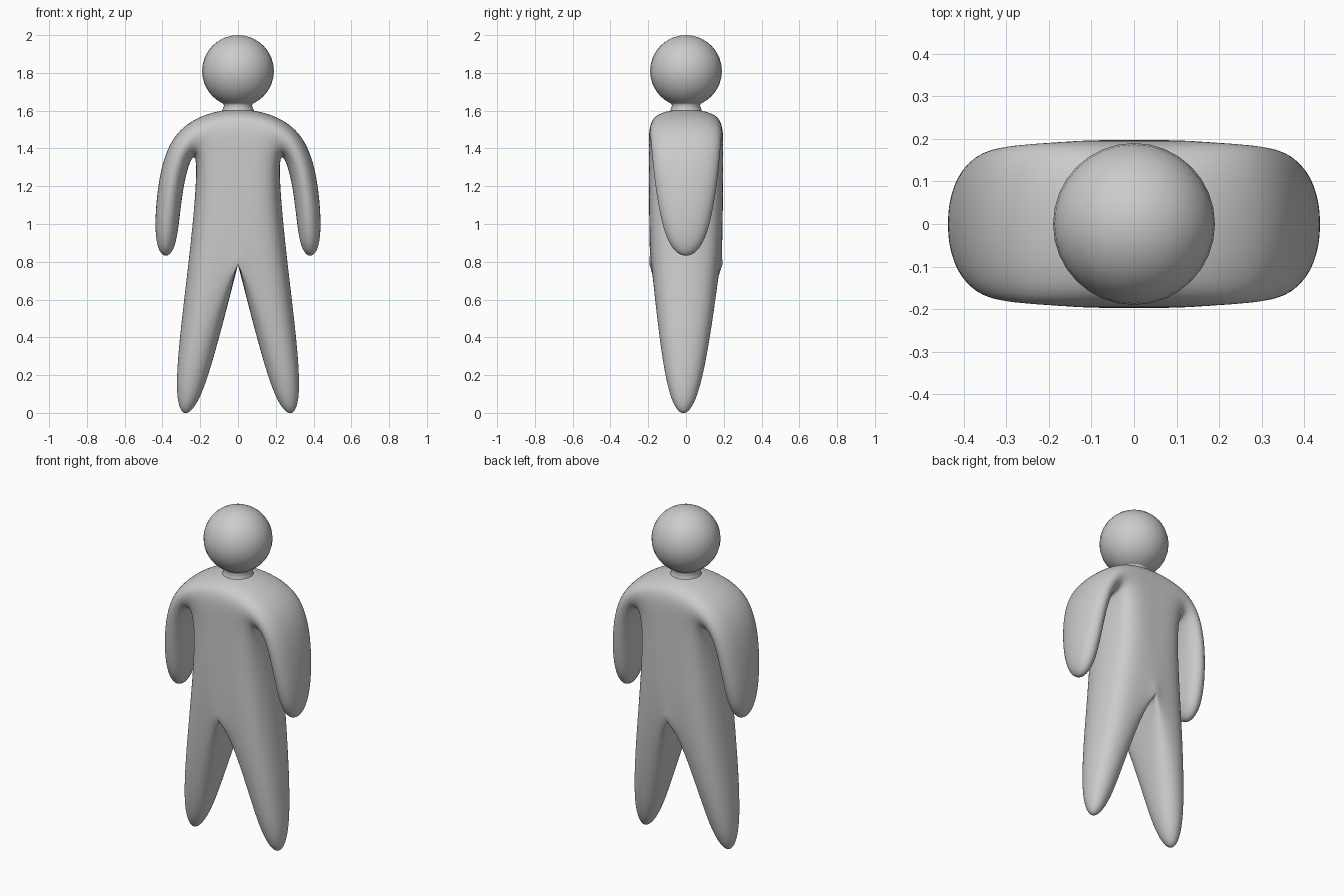
import bpy, bmesh, math

if "Cube" in bpy.data.objects:
    bpy.data.objects.remove(bpy.data.objects["Cube"])

grey = bpy.data.materials.new("plain grey")
grey.diffuse_color = (0.6, 0.6, 0.6, 1)
grey.use_nodes = True
grey.node_tree.nodes["Principled BSDF"].inputs["Base Color"].default_value = grey.diffuse_color


def add_object(name, bm):
    bmesh.ops.recalc_face_normals(bm, faces=bm.faces)
    mesh = bpy.data.meshes.new(name)
    for f in bm.faces:
        f.smooth = True
    bm.to_mesh(mesh)
    bm.free()
    mesh.materials.append(grey)
    ob = bpy.data.objects.new(name, mesh)
    bpy.context.collection.objects.link(ob)
    return ob


# Body cage, right half: x, z, half depth, depth centre
P = {
    "neck": (0, 1.65, 0.20, 0), "chest": (0, 1.42, 0.19, 0), "crotch": (0, 0.785, 0.193, 0),
    "shoulder": (0.337, 1.54, 0.205, 0), "armpit": (0.20, 1.485, 0.205, 0), "hip": (0.27, 0.785, 0.205, 0),
    "elbow_out": (0.437, 1.25, 0.187, 0), "elbow_in": (0.297, 1.20, 0.187, 0),
    "hand_out": (0.457, 0.802, 0.10, 0), "hand_in": (0.316, 0.794, 0.10, 0),
    "foot_out": (0.378, -0.07, 0.085, -0.015), "foot_in": (0.20, -0.07, 0.085, -0.015),
}
PANELS = [("neck", "chest", "armpit", "shoulder"), ("chest", "crotch", "hip", "armpit"),
          ("shoulder", "armpit", "elbow_in", "elbow_out"), ("elbow_out", "elbow_in", "hand_in", "hand_out"),
          ("crotch", "foot_in", "foot_out", "hip")]
RIM = ["neck", "shoulder", "elbow_out", "hand_out", "hand_in", "elbow_in", "armpit",
       "hip", "foot_out", "foot_in", "crotch"]

bm = bmesh.new()
edge_crease = bm.edges.layers.float.new("crease_edge")
vert_crease = bm.verts.layers.float.new("crease_vert")
verts = {}


def vert(key, side, depth):
    x, z, h, c = P[key]
    k = (key, side if x else 0, depth)
    if k not in verts:
        verts[k] = bm.verts.new((x * side, c + h * depth, z))
    return verts[k]


for side in (-1, 1):
    for depth in (-1, 1):
        for panel in PANELS:
            bm.faces.new([vert(k, side, depth) for k in panel])
    for a, b in zip(RIM, RIM[1:]):
        bm.faces.new([vert(a, side, -1), vert(b, side, -1), vert(b, side, 1), vert(a, side, 1)])

# Sharp fold between the legs
ends = [verts[("crotch", 0, d)] for d in (-1, 1)]
bm.edges.get(ends)[edge_crease] = 1.0
for v in ends:
    v[vert_crease] = 1.0

body = add_object("body", bm)
sub = body.modifiers.new("rounding", "SUBSURF")
sub.levels = sub.render_levels = 4

# Head
bm = bmesh.new()
bmesh.ops.create_uvsphere(bm, u_segments=32, v_segments=16, radius=0.19)
bmesh.ops.translate(bm, verts=bm.verts, vec=(0, 0, 1.81))
add_object("head", bm)

# Neck, flared into the head
bm = bmesh.new()
rings = []
for r, z in [(0.085, 1.60), (0.073, 1.628), (0.082, 1.64), (0.103, 1.654), (0.125, 1.67)]:
    rings.append([bm.verts.new((r * math.cos(i * math.pi / 16), r * math.sin(i * math.pi / 16), z))
                  for i in range(32)])
for lo, hi in zip(rings, rings[1:]):
    for i in range(32):
        j = (i + 1) % 32
        bm.faces.new([lo[i], lo[j], hi[j], hi[i]])
add_object("neck", bm)
